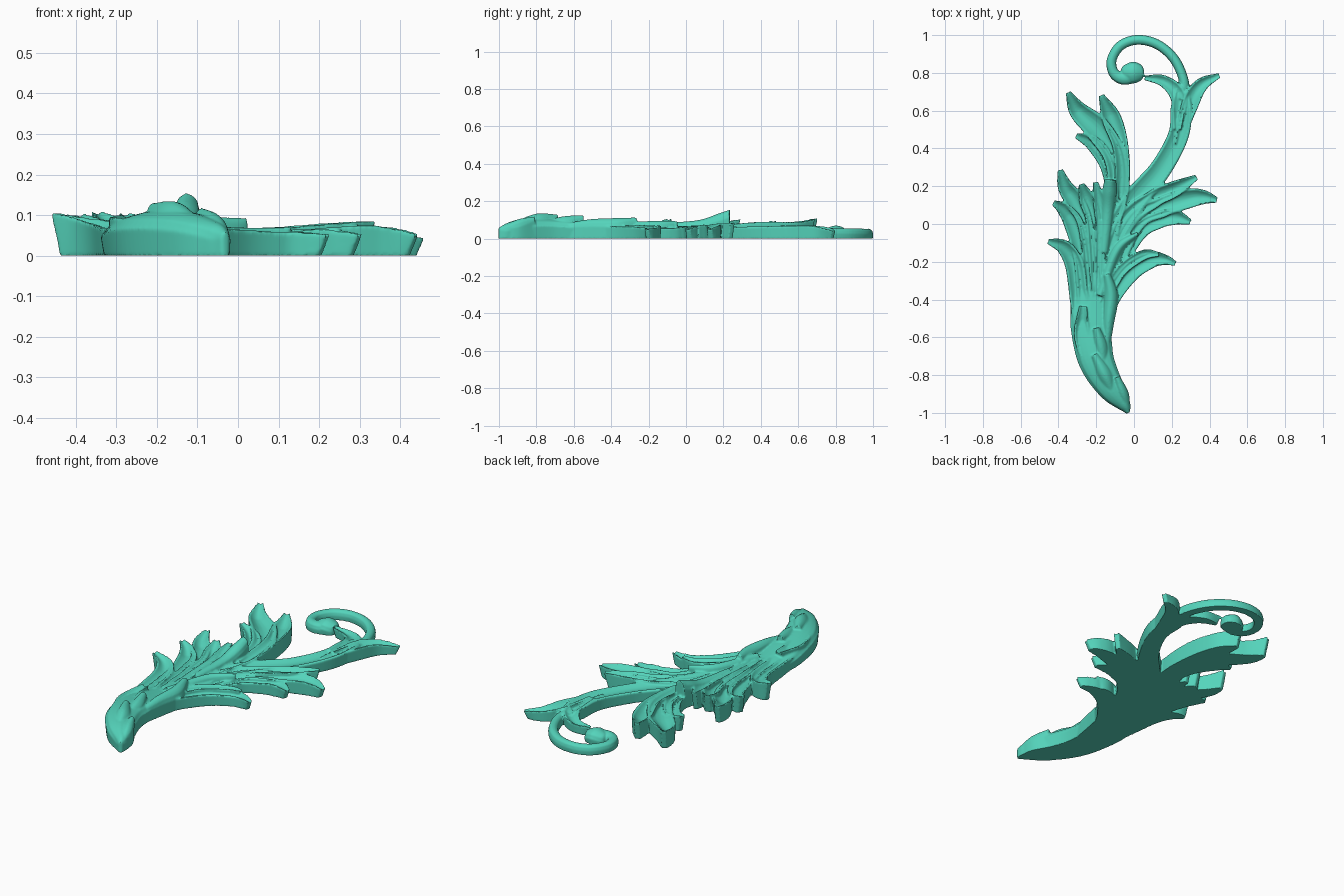
import bpy, bmesh, math
from mathutils import Vector

bm = bmesh.new()
STEPS, N = 9, 10


def spline(pts):
    # Catmull-Rom through (x, y, half width, height) points
    p = [Vector(q) for q in pts]
    p = [2 * p[0] - p[1]] + p + [2 * p[-1] - p[-2]]
    out = []
    for i in range(1, len(p) - 2):
        a, b, c, d = p[i - 1:i + 3]
        for k in range(STEPS):
            t = k / STEPS
            out.append(0.5 * (2 * b + (c - a) * t + (2 * a - 5 * b + 4 * c - d) * t * t
                              + (3 * b - a - 3 * c + d) * t ** 3))
    return out + [p[-2]]


def lobe(*pts, groove=0.4):
    # Sweep a flat-bottomed section; groove > 0 is a hollow flute, < 0 a dome
    path = spline(pts)
    rings = []
    for i, q in enumerate(path):
        a, b = path[max(i - 1, 0)], path[min(i + 1, len(path) - 1)]
        t = Vector((b.x - a.x, b.y - a.y)).normalized()
        w, h = max(q.z, 0.008), max(q.w, 0.02)
        depth = min(abs(groove) * h, w * 0.85)
        # fluted tips lean outwards: pull their base back
        s = max(0, 1 - (len(path) - 1 - i) / STEPS) if groove > 0 else 0
        back = 0.025 * s * s
        sec = [(-0.92, 0)]
        for k in range(N + 1):
            u = -math.cos(math.pi * k / N)
            z = h - depth * ((1 - u * u) if groove > 0 else u * u)
            if abs(u) > 0.95:
                z -= min(0.012, w * 0.4)
            sec.append((u, z))
        sec.append((0.92, 0))
        ring = []
        for u, z in sec:
            f = back * (1 - z / h)
            ring.append(bm.verts.new((q.x + t.y * w * u - t.x * f, q.y - t.x * w * u - t.y * f, z)))
        rings.append(ring)
    m = len(rings[0])
    for r, s in zip(rings, rings[1:]):
        for j in range(m):
            bm.faces.new((r[j], r[(j + 1) % m], s[(j + 1) % m], s[j]))
    bm.faces.new(rings[0][::-1])
    bm.faces.new(rings[-1])


# Curved sheath at the foot
lobe((-.03, -1.0, .01, .06), (-.055, -.955, .038, .085), (-.125, -.865, .072, .11), (-.2, -.72, .095, .112),
     (-.228, -.55, .107, .095), (-.23, -.42, .105, .075), (-.21, -.25, .11, .05), groove=-.28)
# Small overlapping leaves on the sheath
lobe((-.145, -.66, .015, .08), (-.135, -.52, .03, .105), (-.122, -.38, .038, .112), (-.143, -.265, .018, .115), groove=-.3)
lobe((-.16, -.76, .02, .1), (-.175, -.65, .038, .122), (-.2, -.55, .018, .128), groove=-.4)
lobe((-.11, -.9, .02, .1), (-.155, -.8, .042, .135), (-.21, -.69, .018, .132), groove=-.4)
lobe((-.03, -.98, .01, .065), (-.058, -.9, .03, .105), (-.09, -.81, .015, .12), groove=-.3)
lobe((-.22, -.8, .02, .1), (-.275, -.6, .042, .11), (-.27, -.43, .02, .112), groove=.3)

# Left leaf lobes
lobe((-.255, -.6, .06, .07), (-.29, -.4, .05, .085), (-.315, -.22, .05, .095),
     (-.37, -.125, .04, .105), (-.458, -.09, .014, .115))
lobe((-.25, -.45, .045, .08), (-.275, -.18, .045, .085), (-.315, -.01, .052, .09),
     (-.37, .075, .037, .1), (-.43, .115, .014, .112))
lobe((-.22, -.4, .035, .08), (-.255, -.02, .04, .09), (-.315, .12, .05, .095),
     (-.365, .2, .04, .105), (-.392, .29, .014, .112))
lobe((-.2, -.35, .03, .085), (-.215, 0, .038, .095), (-.25, .13, .042, .105), (-.28, .215, .015, .115))
lobe((-.18, -.25, .025, .085), (-.175, 0, .03, .1), (-.185, .12, .033, .11), (-.205, .225, .014, .115))
# Upturned curl, the highest point
lobe((-.16, -.15, .025, .085), (-.14, .06, .032, .1), (-.13, .17, .038, .135), (-.125, .235, .03, .157), groove=-.2)

# Upper left leaf lobes
lobe((-.15, -.1, .045, .07), (-.09, .15, .05, .08), (-.1, .35, .06, .095), (-.19, .5, .068, .1),
     (-.295, .6, .05, .105), (-.35, .7, .014, .118))
lobe((-.12, -.05, .035, .08), (-.065, .2, .04, .09), (-.07, .4, .042, .105), (-.12, .56, .052, .105),
     (-.175, .685, .015, .112))
lobe((-.11, .12, .03, .08), (-.135, .3, .042, .085), (-.21, .42, .042, .09), (-.31, .47, .014, .105))

# Main stem, its outer flare and inner spur
lobe((-.19, -.45, .045, .08), (-.12, -.1, .06, .08), (0, .12, .065, .08), (.14, .29, .058, .075),
     (.235, .47, .055, .08), (.25, .62, .055, .08), (.25, .72, .03, .06), groove=.35)
lobe((.235, .42, .02, .07), (.295, .63, .045, .085), (.355, .735, .037, .075), (.458, .79, .012, .052))
lobe((.23, .5, .02, .08), (.235, .67, .042, .08), (.16, .755, .032, .065), (.05, .775, .012, .06))
# Scroll tendril
lobe((.25, .66, .03, .06), (.265, .75, .026, .06), (.215, .87, .026, .057), (.125, .95, .026, .055),
     (.02, .975, .026, .055), (-.07, .945, .026, .055), (-.118, .87, .026, .055), (-.107, .8, .028, .055),
     (-.06, .772, .034, .057), (0, .785, .04, .06), groove=-.3)
# Round bud ending the scroll
lobe((-.065, .8, .015, .045), (-.05, .802, .04, .058), (-.005, .802, .058, .072),
     (.038, .802, .042, .058), (.053, .802, .015, .045), groove=-.35)

# Right leaf lobes
lobe((-.17, -.35, .04, .075), (-.05, 0, .05, .08), (.1, .13, .048, .085), (.22, .188, .042, .095), (.335, .25, .014, .095))
lobe((-.165, -.35, .045, .075), (0, 0, .052, .075), (.15, .09, .055, .08), (.29, .135, .052, .09),
     (.37, .142, .038, .085), (.445, .125, .014, .062))
lobe((-.16, -.35, .045, .07), (.01, -.06, .045, .07), (.13, .02, .045, .075), (.22, .035, .04, .08), (.305, .008, .014, .062))
lobe((-.18, -.38, .025, .09), (-.09, -.14, .026, .097), (.02, -.05, .01, .095), groove=-.25)

# Lower right leaf
lobe((-.165, -.68, .03, .07), (-.155, -.52, .035, .075), (-.11, -.38, .045, .08), (-.015, -.25, .052, .078),
     (.09, -.19, .045, .072), (.165, -.19, .028, .07), (.225, -.212, .012, .06))
lobe((-.16, -.42, .025, .08), (-.07, -.25, .03, .085), (.05, -.165, .028, .08), (.135, -.16, .012, .08))

bmesh.ops.recalc_face_normals(bm, faces=bm.faces)
mesh = bpy.data.meshes.new("acanthus_scroll")
bm.to_mesh(mesh)
bm.free()
obj = bpy.data.objects.new("acanthus_scroll", mesh)
bpy.context.collection.objects.link(obj)

# Fuse all lobes into one carved piece
rem = obj.modifiers.new("fuse", 'REMESH')
rem.mode = 'VOXEL'
rem.voxel_size = 0.005
smo = obj.modifiers.new("soften", 'SMOOTH')
smo.factor, smo.iterations = 0.5, 3
bpy.context.view_layer.objects.active = obj
obj.select_set(True)
bpy.ops.object.convert(target='MESH')
obj = bpy.context.object
low = min(v.co.z for v in obj.data.vertices)
for v in obj.data.vertices:
    v.co.z = max(0, v.co.z - low - 0.002)
bpy.ops.object.shade_smooth_by_angle(angle=math.radians(40))

mat = bpy.data.materials.new("teal")
mat.diffuse_color = (0.09, 0.66, 0.5, 1)
obj.data.materials.clear()
obj.data.materials.append(mat)
